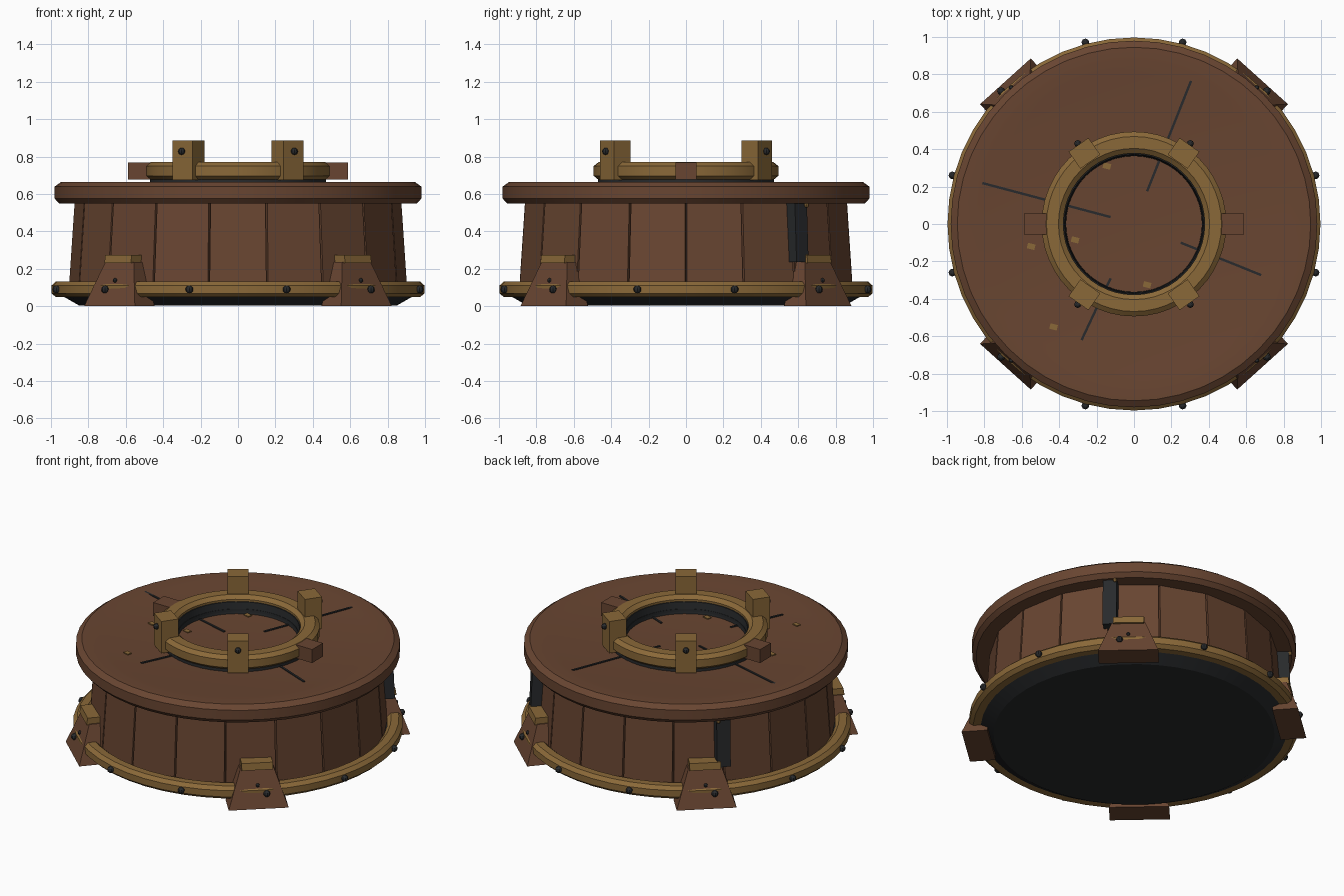
import bpy, bmesh, math
from mathutils import Vector

if "Cube" in bpy.data.objects:
    bpy.data.objects.remove(bpy.data.objects["Cube"])


def material(name, col):
    m = bpy.data.materials.new(name)
    m.diffuse_color = (*col, 1)
    m.use_nodes = True
    m.node_tree.nodes["Principled BSDF"].inputs["Base Color"].default_value = m.diffuse_color
    return m


WOOD = material("brown wood", (0.140, 0.060, 0.031))
BRASS = material("aged brass", (0.255, 0.140, 0.040))
IRON = material("dark iron", (0.021, 0.023, 0.025))


def finish(name, bm, mat, smooth=None):
    bmesh.ops.recalc_face_normals(bm, faces=bm.faces)
    me = bpy.data.meshes.new(name)
    bm.to_mesh(me)
    bm.free()
    me.materials.append(mat)
    ob = bpy.data.objects.new(name, me)
    bpy.context.collection.objects.link(ob)
    if smooth:
        bpy.context.view_layer.objects.active = ob
        ob.select_set(True)
        bpy.ops.object.shade_smooth_by_angle(angle=math.radians(smooth))
        ob.select_set(False)
    return ob


def lathe(name, profile, mat, segs=48, closed=False):
    """Spin a (radius, z) profile round the z axis."""
    bm = bmesh.new()
    rings = []
    for r, z in profile:
        if r == 0:
            rings.append([bm.verts.new((0, 0, z))] * segs)
        else:
            rings.append([bm.verts.new((r * math.cos(2 * math.pi * i / segs),
                                        r * math.sin(2 * math.pi * i / segs), z)) for i in range(segs)])
    pairs = list(zip(rings, rings[1:]))
    if closed:
        pairs.append((rings[-1], rings[0]))
    for a, b in pairs:
        for i in range(segs):
            j = (i + 1) % segs
            bm.faces.new(list(dict.fromkeys([a[i], a[j], b[j], b[i]])))
    return finish(name, bm, mat, 20)


def octagon(r, z, hr, hz, k=0.5):
    """Eight-sided ring section."""
    return [(r + hr * a, z + hz * b) for a, b in
            ((1, -k), (1, k), (k, 1), (-k, 1), (-1, k), (-1, -k), (-k, -1), (k, -1))]


def block(name, az, low, high, mat):
    """Radial block: low/high = (inner r, outer r, width, z)."""
    a = math.radians(az)
    out, side = Vector((math.cos(a), math.sin(a), 0)), Vector((-math.sin(a), math.cos(a), 0))
    bm = bmesh.new()
    q = []
    for r0, r1, w, z in (low, high):
        q.append([bm.verts.new(out * r + side * s * w / 2 + Vector((0, 0, z)))
                  for r, s in ((r0, -1), (r1, -1), (r1, 1), (r0, 1))])
    bm.faces.new(q[0])
    bm.faces.new(q[1])
    for i in range(4):
        j = (i + 1) % 4
        bm.faces.new((q[0][i], q[0][j], q[1][j], q[1][i]))
    return finish(name, bm, mat)


def bolt(name, az, r, z, size, mat):
    bm = bmesh.new()
    bmesh.ops.create_uvsphere(bm, u_segments=8, v_segments=6, radius=size)
    a = math.radians(az)
    bmesh.ops.translate(bm, verts=bm.verts, vec=(r * math.cos(a), r * math.sin(a), z))
    return finish(name, bm, mat)


# Dark core with bevelled underside
lathe("inner_core", [(0, 0.004), (0.85, 0.004), (0.93, 0.05), (0.93, 0.08), (0.86, 0.09),
                     (0.83, 0.57), (0, 0.57)], IRON)

# Barrel staves
for i in range(18):
    block(f"stave_{i}", 10 + 20 * i, (0.80, 0.893, 0.305, 0.07), (0.77, 0.86, 0.293, 0.57), WOOD)

# Lid with bevelled rim and slightly sunken top
lathe("lid", [(0, 0.548), (0.955, 0.548), (0.98, 0.575), (0.98, 0.64), (0.945, 0.665),
              (0.84, 0.665), (0.80, 0.659), (0, 0.659)], WOOD)

# Base ring with its bolts
lathe("base_ring", octagon(0.95, 0.09, 0.047, 0.042), BRASS, closed=True)
for i in range(12):
    bolt(f"base_bolt_{i}", 15 + 30 * i, 1.005, 0.09, 0.021, IRON)

# Feet with brass caps
for i, az in enumerate((48, 132, 228, 312)):
    block(f"foot_{i}", az, (0.87, 1.027, 0.365, 0), (0.86, 0.947, 0.205, 0.235), WOOD)
    block(f"foot_cap_{i}", az, (0.86, 0.962, 0.19, 0.23), (0.86, 0.955, 0.19, 0.275), BRASS)
    bolt(f"foot_bolt_{i}", az, 0.982, 0.138, 0.012, IRON)

# Iron straps at the back
for i, (az, s) in enumerate(((41, 1), (139, -1))):
    block(f"back_strap_{i}", az, (0.85, 0.95, 0.085, 0.235), (0.84, 0.935, 0.085, 0.575), IRON)
    for z in (0.265, 0.54):
        bolt(f"strap_bolt_{i}", az + 2 * s, 0.945, z, 0.013, BRASS)

# Top collar: gasket, brass ring and dark lining
lathe("collar_gasket", [(0.365, 0.655), (0.47, 0.655), (0.47, 0.69), (0.365, 0.69)], IRON, closed=True)
lathe("collar_ring", octagon(0.436, 0.723, 0.058, 0.047, 0.55), BRASS, closed=True)
lathe("collar_lining", [(0.363, 0.655), (0.385, 0.655), (0.385, 0.735), (0.372, 0.735)], IRON, closed=True)

# Collar clips and side lugs
for i, az in enumerate((55, 125, 235, 305)):
    block(f"collar_clip_{i}", az, (0.407, 0.517, 0.13, 0.675), (0.407, 0.517, 0.13, 0.887), BRASS)
    bolt(f"clip_bolt_{i}", az, 0.525, 0.828, 0.019, IRON)
for i, az in enumerate((0, 180)):
    block(f"side_lug_{i}", az, (0.44, 0.587, 0.113, 0.678), (0.44, 0.587, 0.113, 0.768), WOOD)


# Cracks and brass flecks laid on the lid
def strip(name, p, q, width, mat):
    p, q = Vector((*p, 0.656)), Vector((*q, 0.656))
    n = (q - p).normalized().cross(Vector((0, 0, 1))) * width / 2
    bm = bmesh.new()
    f = bm.faces.new([bm.verts.new(v) for v in (p + n, q + n, q - n, p - n)])
    top = bmesh.ops.extrude_face_region(bm, geom=[f])
    bmesh.ops.translate(bm, vec=(0, 0, 0.009),
                        verts=[v for v in top["geom"] if isinstance(v, bmesh.types.BMVert)])
    return finish(name, bm, mat)


for i, (p, q) in enumerate((((0.305, 0.765), (0.07, 0.175)), ((-0.845, 0.228), (-0.125, 0.037)),
                            ((0.25, -0.10), (0.68, -0.273)), ((-0.125, -0.29), (-0.28, -0.62)))):
    strip(f"crack_{i}", p, q, 0.013, IRON)
for i, (x, y) in enumerate(((-0.145, 0.31), (-0.315, -0.085), (0.07, -0.325), (-0.55, -0.12), (-0.43, -0.55))):
    strip(f"fleck_{i}", (x - 0.02, y + 0.005), (x + 0.02, y - 0.005), 0.03, BRASS)
